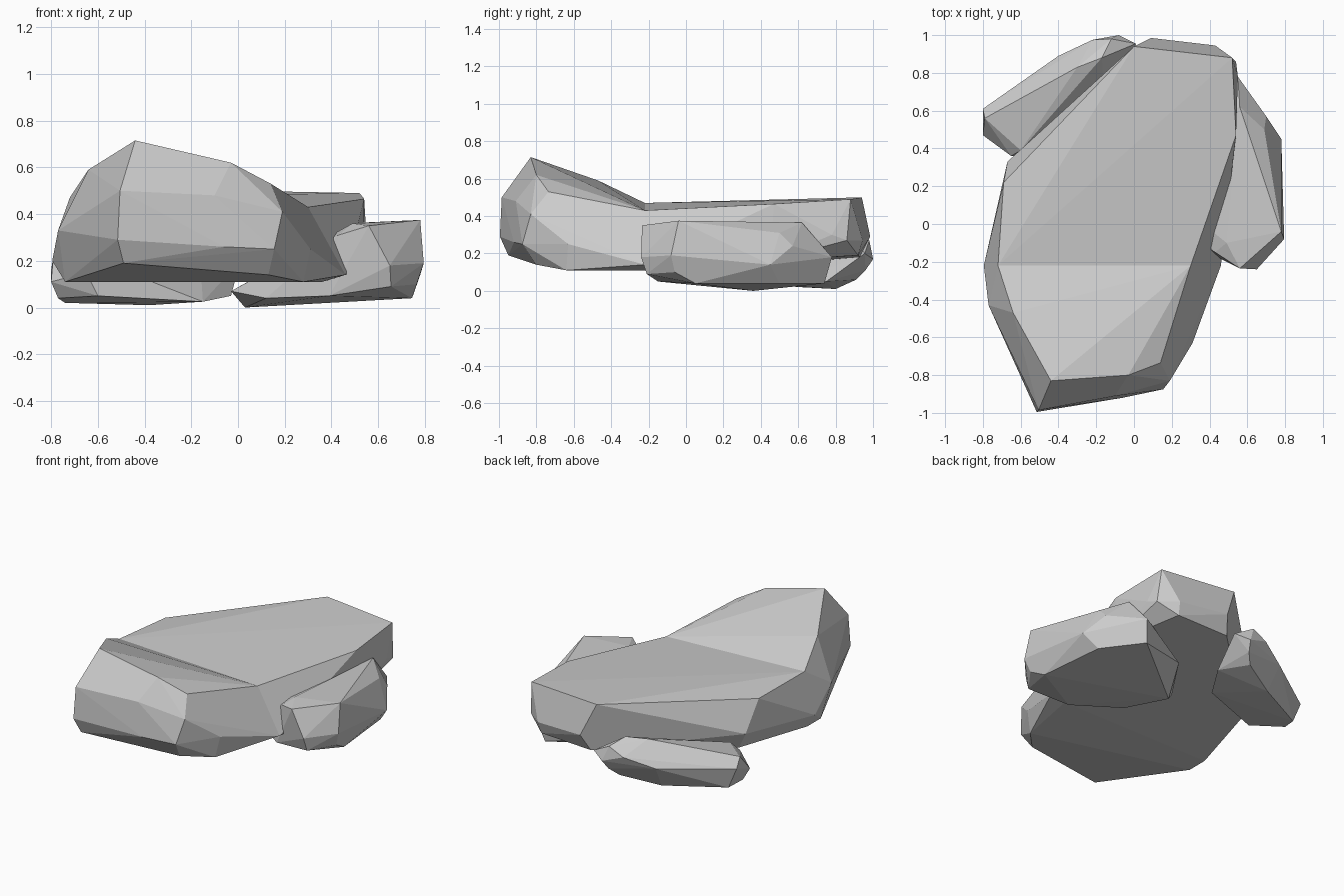
import bpy, bmesh, math

FOLD_Y = -0.22  # the big slab creases along this line


def hull_into(bm, pts):
    """Add the convex hull of the points to bm."""
    verts = [bm.verts.new(p) for p in pts]
    out = bmesh.ops.convex_hull(bm, input=verts)
    loose = [v for v in verts if v.is_valid and not v.link_faces]
    bmesh.ops.delete(bm, geom=loose, context='VERTS')
    return out


def finish(name, bm):
    bmesh.ops.remove_doubles(bm, verts=bm.verts, dist=0.001)
    bmesh.ops.dissolve_limit(bm, angle_limit=math.radians(2),
                             verts=bm.verts, edges=bm.edges)
    bmesh.ops.recalc_face_normals(bm, faces=bm.faces)
    me = bpy.data.meshes.new(name)
    bm.to_mesh(me)
    bm.free()
    ob = bpy.data.objects.new(name, me)
    bpy.context.collection.objects.link(ob)
    return ob


# Large slab: raised front half and flat back half sharing a cross-section
section = [(x, FOLD_Y, z) for x, z in
           [(-.72, .47), (.30, .43), (.46, .14), (.36, .11), (-.74, .11), (-.795, .2)]]
front = [(-.44, -.83, .715), (-.03, -.80, .62), (.14, -.735, .53), (-.64, -.47, .59),
         (-.505, -.985, .50), (-.515, -.995, .29), (-.49, -.95, .19),
         (-.06, -.92, .26), (-.10, -.91, .48), (.19, -.83, .41), (.155, -.875, .25),
         (.13, -.80, .14), (.28, -.64, .11), (.31, -.63, .25),
         (-.77, -.43, .33), (-.74, -.36, .11)]
back = [(.54, .47, .465), (.52, .88, .49), (0, .94, .50), (-.69, .22, .45),
        (.55, .78, .30), (.54, .86, .27), (.43, .945, .27), (.09, .985, .29),
        (.42, .92, .19), (.05, .93, .18), (.54, .45, .16), (-.67, .33, .25),
        (-.60, .30, .13)]
bm = bmesh.new()
hull_into(bm, section + front)
hull_into(bm, section + back)
inner = [f for f in bm.faces if all(abs(v.co.y - FOLD_Y) < 1e-4 for v in f.verts)]
bmesh.ops.delete(bm, geom=inner, context='FACES')
finish("large_slab_rock", bm)

# Smaller rocks tucked beneath the slab
small = {
    "right_rock": [
        (.43, -.15, .31), (.49, -.10, .36), (.56, -.235, .35), (.78, -.04, .375),
        (.65, -.24, .18), (.795, -.08, .19), (.655, -.21, .09), (.765, -.06, .10),
        (.745, .05, .04), (.46, -.18, .14), (.39, -.15, .05), (.56, .62, .365),
        (.69, .50, .31), (.78, .45, .14), (.70, .57, .24), (.56, .71, .25),
        (.55, .78, .18), (.70, .50, .04), (.52, .74, .04), (.03, .36, .0),
        (.12, .05, .04), (-.03, .32, .07), (.15, .60, .10)],
    "back_left_rock": [
        (-.60, .39, .20), (-.65, .36, .15), (-.79, .56, .22), (-.80, .61, .16),
        (-.80, .47, .11), (-.77, .50, .04), (-.74, .61, .02), (-.62, .70, .165),
        (-.30, .83, .31), (-.17, .88, .31), (-.40, .89, .16), (-.22, .975, .22),
        (-.12, .98, .27), (-.08, 1.0, .17), (.01, .955, .20), (-.38, .80, .01),
        (-.15, .91, .06), (-.10, .96, .11), (-.03, .75, .05), (-.15, .55, .025),
        (-.60, .36, .05)],
}
for name, pts in small.items():
    bm = bmesh.new()
    hull_into(bm, pts)
    finish(name, bm)
